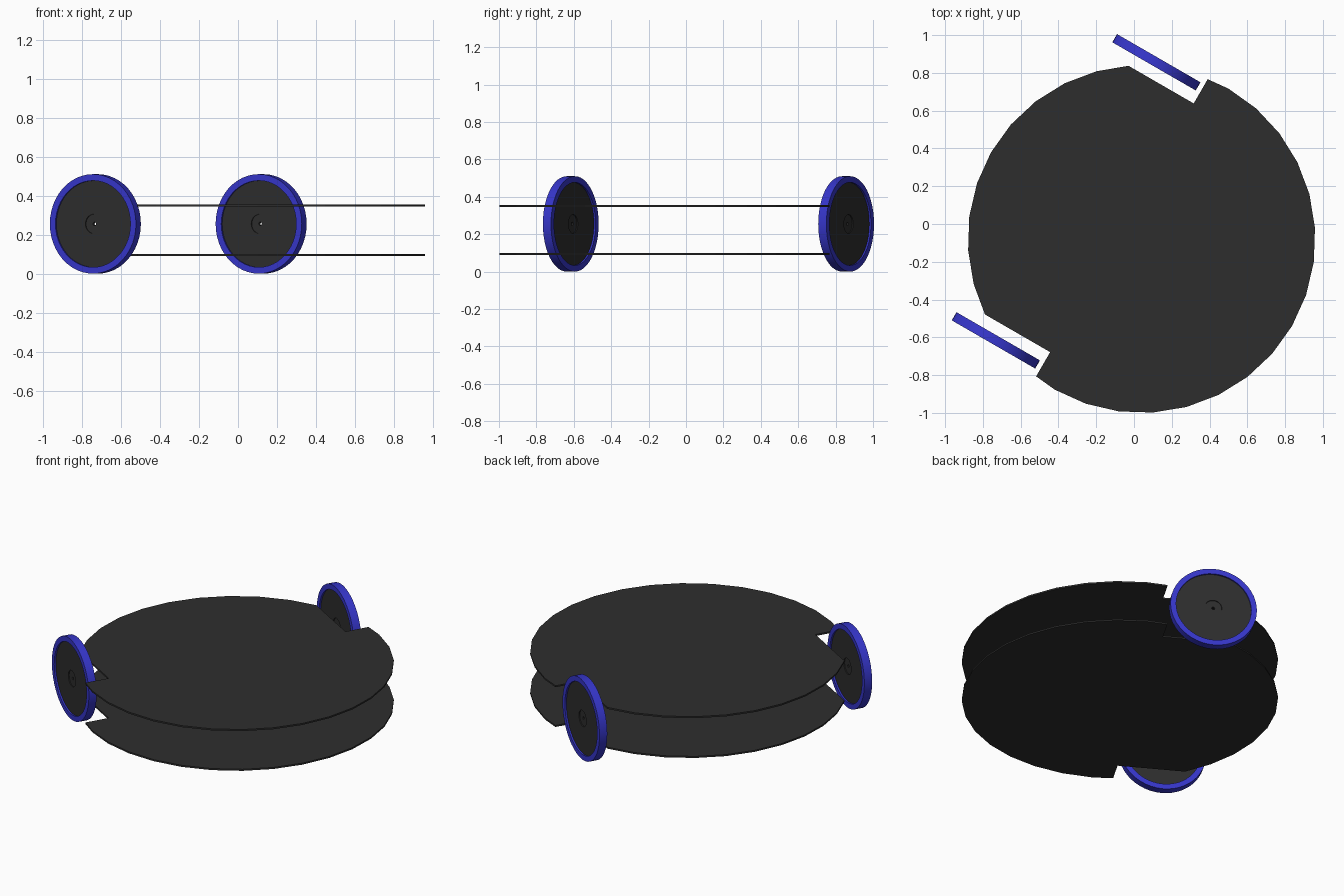
import bpy, math
from mathutils import Matrix, Vector

cube = bpy.data.objects.get("Cube")
if cube:
    bpy.data.objects.remove(cube)


def material(name, colour):
    m = bpy.data.materials.new(name)
    m.use_nodes = True
    m.diffuse_color = colour
    m.node_tree.nodes["Principled BSDF"].inputs["Base Color"].default_value = colour
    return m


dark = material("dark grey", (0.027, 0.027, 0.027, 1))
blue = material("blue", (0.037, 0.037, 0.6, 1))

# The whole chassis is turned about its deck centre
FRAME = Matrix.Translation((0.04, -0.08, 0)) @ Matrix.Rotation(math.radians(-30), 4, "Z")
WHEEL_R, WHEEL_X, WHEEL_Y = 0.255, -0.4, 0.85
DECK_R, NOTCH_X, NOTCH_Y = 0.92, -0.12, 0.76


def build(name, verts, faces, mat, matrix):
    mesh = bpy.data.meshes.new(name)
    mesh.from_pydata(verts, [], faces)
    mesh.materials.append(mat)
    obj = bpy.data.objects.new(name, mesh)
    bpy.context.collection.objects.link(obj)
    obj.matrix_world = matrix
    return obj


def lathe(name, profile, mat, matrix, sides=48):
    """Spin a closed (radius, height) profile around z."""
    n = len(profile)
    verts = [(r * math.cos(a), r * math.sin(a), h)
             for a in (math.tau * i / sides for i in range(sides)) for r, h in profile]
    faces = [(i * n + j, (i + 1) % sides * n + j,
              (i + 1) % sides * n + (j + 1) % n, i * n + (j + 1) % n)
             for i in range(sides) for j in range(n)]
    obj = build(name, verts, faces, mat, matrix)
    bpy.ops.object.select_all(action="DESELECT")
    bpy.context.view_layer.objects.active = obj
    obj.select_set(True)
    bpy.ops.object.shade_smooth_by_angle(angle=math.radians(30))


def deck(name, z, thickness=0.01):
    """Round plate with a stepped notch beside each wheel."""
    outline = []
    for i in range(32):
        a = math.tau * i / 32
        x, y = DECK_R * math.cos(a), DECK_R * math.sin(a)
        if x > NOTCH_X or abs(y) < NOTCH_Y:
            outline.append((x, y))
    # Notch corners: open edge, inner corner, far edge
    edge_y = math.sqrt(DECK_R ** 2 - NOTCH_X ** 2) - 0.004
    far_x = -math.sqrt(DECK_R ** 2 - NOTCH_Y ** 2)
    notch = [(NOTCH_X, edge_y), (NOTCH_X, NOTCH_Y), (far_x, NOTCH_Y)]
    outline += notch + [(x, -y) for x, y in notch]

    # Order the outline by angle; inner corners share their angular place
    outline.sort(key=lambda p: math.atan2(p[1], p[0]))
    n = len(outline)
    verts = [(x, y, z + dz) for dz in (0, thickness) for x, y in outline]
    faces = [tuple(reversed(range(n))), tuple(range(n, 2 * n))]
    faces += [(i, (i + 1) % n, n + (i + 1) % n, n + i) for i in range(n)]
    build(name, verts, faces, dark, FRAME)


deck("lower_deck", 0.09)
deck("upper_deck", 0.345)

# Wheels: tyre, recessed disc and hub with an axle hole
for side, y in (("left", WHEEL_Y), ("right", -WHEEL_Y)):
    place = FRAME @ Matrix.Translation((WHEEL_X, y, WHEEL_R)) @ Matrix.Rotation(math.pi / 2, 4, "X")
    lathe(side + "_tyre", [(0.222, -0.025), (WHEEL_R, -0.025), (WHEEL_R, 0.025), (0.222, 0.025)], blue, place)
    lathe(side + "_wheel_disc", [(0.05, -0.015), (0.224, -0.015), (0.224, 0.015), (0.05, 0.015)], dark, place)
    lathe(side + "_hub", [(0.009, -0.009), (0.052, -0.009), (0.052, 0.009), (0.009, 0.009)], dark, place)
